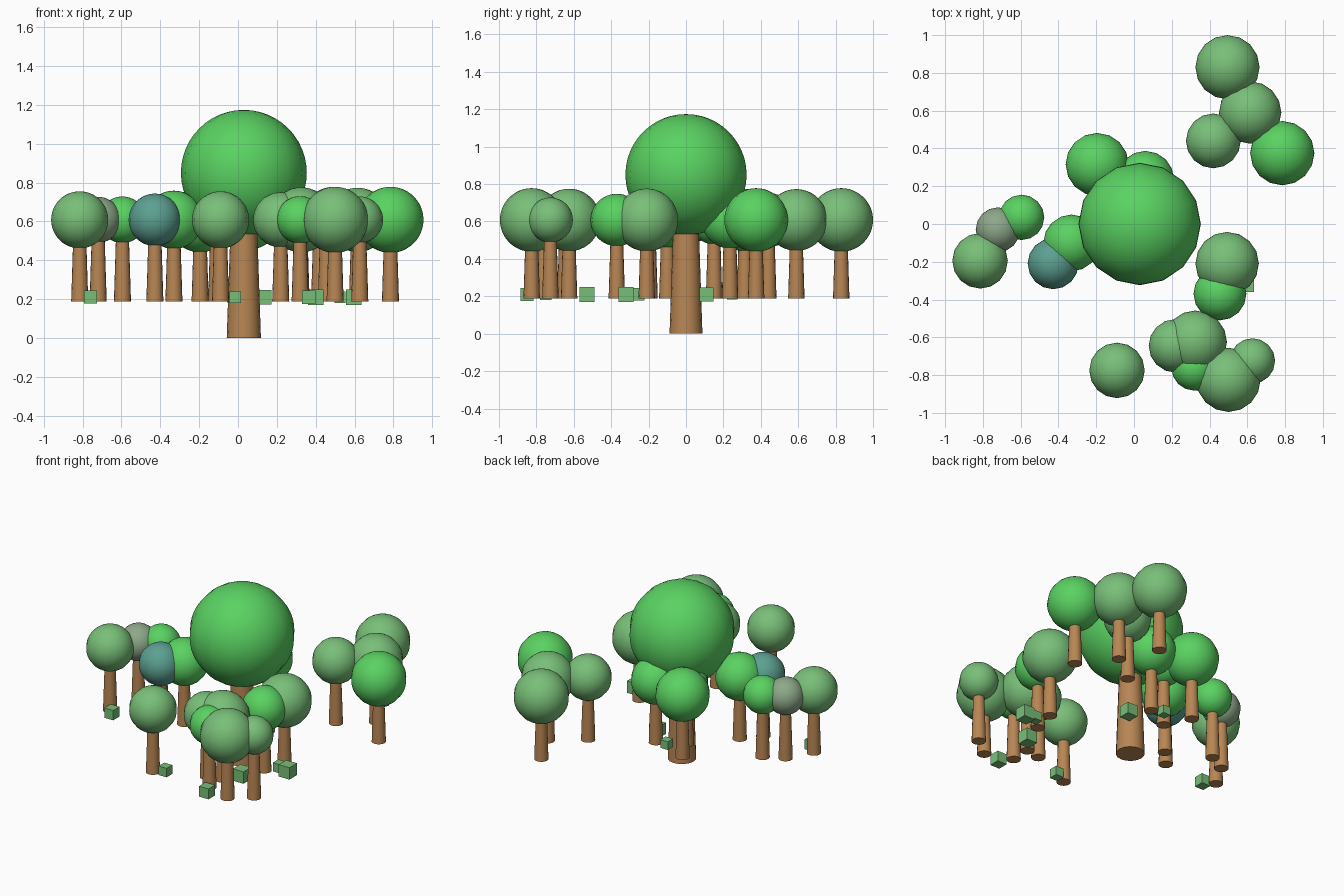
import bpy, bmesh

cube = bpy.data.objects.get("Cube")
if cube:
    bpy.data.objects.remove(cube, do_unlink=True)


def material(name, rgb):
    lin = [(c / 255 / 12.92) if c < 11 else ((c / 255 + 0.055) / 1.055) ** 2.4 for c in rgb]
    m = bpy.data.materials.new(name)
    m.use_nodes = True
    m.diffuse_color = (*lin, 1)
    m.node_tree.nodes["Principled BSDF"].inputs["Base Color"].default_value = (*lin, 1)
    return m


BRIGHT = material("bright green", (90, 210, 98))
SOFT = material("soft green", (121, 191, 121))
TEAL = material("teal green", (92, 160, 145))
GREY = material("grey green", (142, 168, 138))
BARK = material("bark brown", (184, 134, 84))


def finish(bm, name, mat, loc, smooth):
    mesh = bpy.data.meshes.new(name)
    for f in bm.faces:
        f.smooth = smooth and len(f.verts) <= 4
    # keep the rims of the trunks crisp
    for e in bm.edges:
        if any(len(f.verts) > 4 for f in e.link_faces):
            e.smooth = False
    bm.to_mesh(mesh)
    bm.free()
    mesh.materials.append(mat)
    ob = bpy.data.objects.new(name, mesh)
    ob.location = loc
    bpy.context.collection.objects.link(ob)
    return ob


def ball(name, x, y, z, r, mat):
    bm = bmesh.new()
    bmesh.ops.create_uvsphere(bm, u_segments=16, v_segments=24, radius=r)
    finish(bm, name, mat, (x, y, z), True)


def trunk(name, x, y, z0, z1, r0, r1):
    bm = bmesh.new()
    bmesh.ops.create_cone(bm, cap_ends=True, segments=16, radius1=r0, radius2=r1, depth=z1 - z0)
    finish(bm, name, BARK, (x, y, (z0 + z1) / 2), True)


def bush(name, x, y, size):
    bm = bmesh.new()
    bmesh.ops.create_cube(bm, size=size)
    finish(bm, name, SOFT, (x, y, 0.21), False)


# Large central tree
trunk("large_trunk", 0.03, 0.0, 0.0, 0.62, 0.088, 0.067)
ball("large_crown", 0.03, 0.0, 0.85, 0.324, BRIGHT)

# Small trees: x, y, crown radius, crown colour
trees = [
    # back right grove
    (0.495, 0.83, 0.17, SOFT),
    (0.615, 0.59, 0.165, SOFT),
    (0.42, 0.44, 0.145, SOFT),
    (0.785, 0.375, 0.17, BRIGHT),
    # behind the large tree
    (-0.195, 0.315, 0.167, BRIGHT),
    (0.06, 0.235, 0.152, BRIGHT),
    (-0.11, 0.15, 0.13, BRIGHT),
    # left grove
    (-0.595, 0.035, 0.12, BRIGHT),
    (-0.72, -0.03, 0.118, GREY),
    (-0.815, -0.195, 0.147, SOFT),
    (-0.428, -0.21, 0.135, TEAL),
    (-0.33, -0.10, 0.15, BRIGHT),
    # front right grove
    (0.493, -0.21, 0.168, SOFT),
    (0.455, -0.37, 0.14, BRIGHT),
    (0.22, -0.645, 0.142, SOFT),
    (0.325, -0.625, 0.167, SOFT),
    (0.32, -0.76, 0.122, BRIGHT),
    (0.50, -0.825, 0.17, SOFT),
    (0.627, -0.725, 0.12, SOFT),
    # lone front tree
    (-0.09, -0.775, 0.147, SOFT),
]
for i, (x, y, r, mat) in enumerate(trees, 1):
    trunk(f"small_trunk_{i}", x, y, 0.187, 0.53, 0.044, 0.033)
    ball(f"small_crown_{i}", x, y, 0.608, r, mat)

# Box bushes on the ground between the trees: x, y, size
bushes = [
    (-0.76, -0.255, 0.066), (-0.015, -0.75, 0.06), (0.365, -0.85, 0.07),
    (0.40, -0.53, 0.08), (0.595, -0.32, 0.08), (0.525, -0.31, 0.058),
    (0.135, 0.11, 0.075), (-0.03, 0.248, 0.055),
]
for i, (x, y, s) in enumerate(bushes, 1):
    bush(f"bush_{i}", x, y, s)
